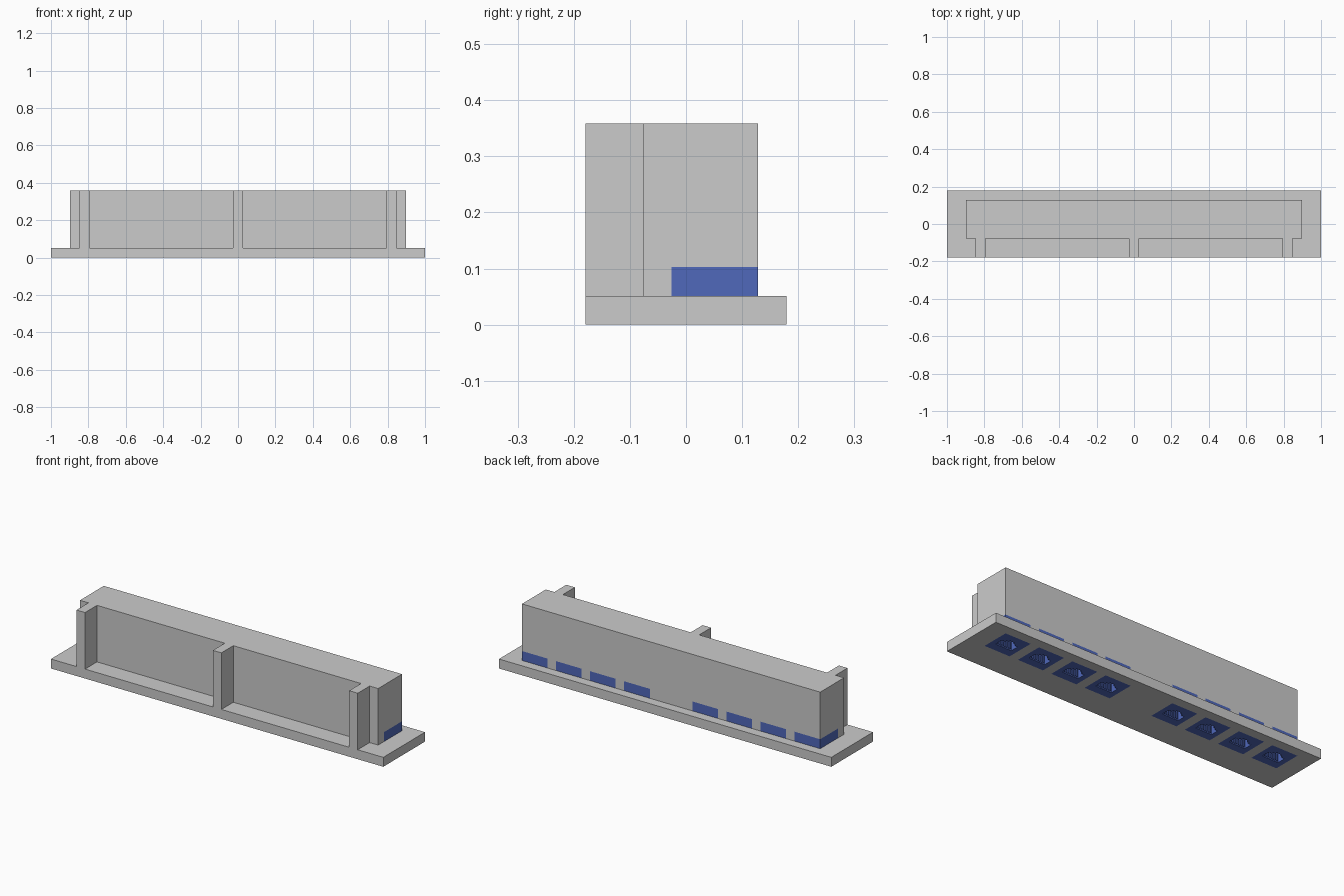
import bpy, bmesh

if "Cube" in bpy.data.objects:
    bpy.data.objects.remove(bpy.data.objects["Cube"])

U = 2 / 39                                   # everything sits on a 39 x 7 x 7 unit grid
PORTS = [s * c for s in (-1, 1) for c in (4, 8, 12, 16)]


def finish(bm, name, mat=None):
    bmesh.ops.recalc_face_normals(bm, faces=bm.faces)
    bmesh.ops.scale(bm, vec=(U, U, U), verts=bm.verts)
    mesh = bpy.data.meshes.new(name)
    bm.to_mesh(mesh)
    bm.free()
    obj = bpy.data.objects.new(name, mesh)
    bpy.context.collection.objects.link(obj)
    if mat:
        mesh.materials.append(mat)
    return obj


def prism(bm, outline, z0, z1):
    """Extrude a plan outline from z0 up to z1."""
    face = bm.faces.new([bm.verts.new((x, y, z0)) for x, y in outline])
    ext = bmesh.ops.extrude_face_region(bm, geom=[face])["geom"]
    verts = [v for v in ext if isinstance(v, bmesh.types.BMVert)]
    bmesh.ops.translate(bm, vec=(0, 0, z1 - z0), verts=verts)


def box(bm, x0, x1, y0, y1, z0, z1):
    prism(bm, [(x0, y0), (x1, y0), (x1, y1), (x0, y1)], z0, z1)


def cut(obj, cutter):
    mod = obj.modifiers.new("cut", 'BOOLEAN')
    mod.operation = 'DIFFERENCE'
    mod.solver = 'EXACT'
    mod.object = cutter
    cutter.hide_render = True
    cutter.hide_viewport = True


blue = bpy.data.materials.new("port_blue")
blue.diffuse_color = (0.08, 0.14, 0.5, 1)
blue.use_nodes = True
blue.node_tree.nodes["Principled BSDF"].inputs["Base Color"].default_value = blue.diffuse_color

# Base plate
bm = bmesh.new()
box(bm, -19.5, 19.5, -3.5, 3.5, 0, 1)
base = finish(bm, "base_plate")

# Upright block with three front ribs, as one plan outline
outline = [(-17.5, 2.5), (-17.5, -1.5)]
for c in (-16, 0, 16):
    outline += [(c - .5, -1.5), (c - .5, -3.5), (c + .5, -3.5), (c + .5, -1.5)]
outline += [(17.5, -1.5), (17.5, 2.5)]
bm = bmesh.new()
prism(bm, outline, 1, 7)
upright = finish(bm, "upright_block")

# Pockets for the ports: through the base, and open at the back and ends of the block
bm = bmesh.new()
for c in PORTS:
    box(bm, c - 1.5, c + 1.5, -.5, 2.5, -1, 2)
cut(base, finish(bm, "base_pocket_cutter"))
bm = bmesh.new()
for c in PORTS:
    x0 = c - (2.5 if c == -16 else 1.5)
    x1 = c + (2.5 if c == 16 else 1.5)
    box(bm, x0, x1, -.5, 3.5, 0, 2)
cut(upright, finish(bm, "block_pocket_cutter"))

# Blue port inserts
bm = bmesh.new()
for c in PORTS:
    box(bm, c - 1.5, c + 1.5, -.5, 2.5, 0, 2)
inserts = finish(bm, "port_inserts", blue)

# Stepped socket opening in the underside of every insert
bm = bmesh.new()
for c in PORTS:
    half = [(.95, .4), (.95, 1.3), (.55, 1.3), (.55, 1.5), (.3, 1.5), (.3, 1.7)]
    prism(bm, [(c + x, y) for x, y in half] + [(c - x, y) for x, y in reversed(half)], -1, 1.4)
cut(inserts, finish(bm, "socket_cutter", blue))

# Contact pins along the front wall of every socket
bm = bmesh.new()
for c in PORTS:
    for i in range(8):
        x = c + (i - 3.5) * .21
        box(bm, x - .05, x + .05, .4, .55, .1, 1.4)
finish(bm, "contact_pins", blue)
